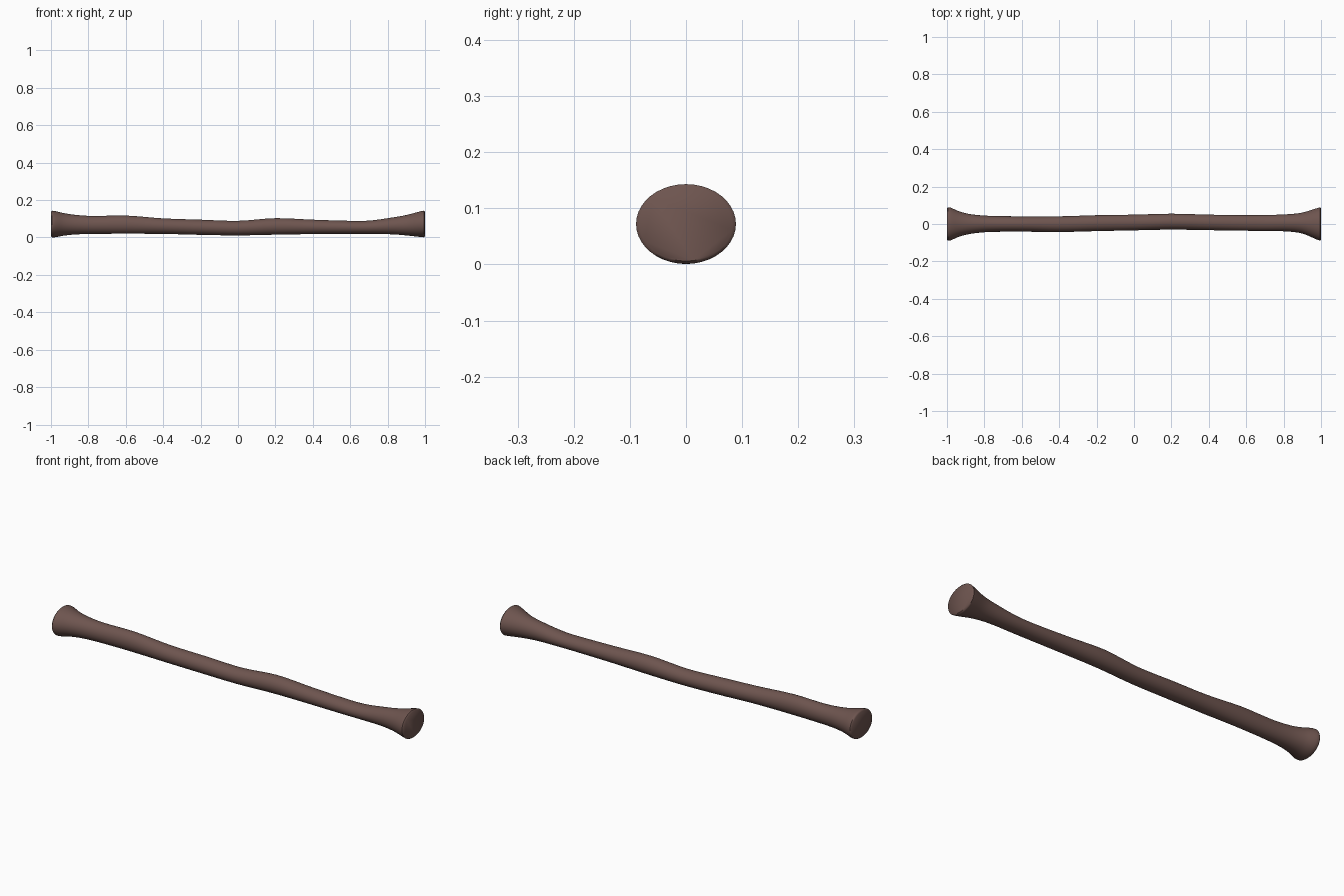
import bpy, bmesh, math

if "Cube" in bpy.data.objects:
    bpy.data.objects.remove(bpy.data.objects["Cube"])

# stations along the stick: x, z bottom, z top, y front, y back
ST = [
    (-1.00, 0.006, 0.137, -0.083, 0.083),
    (-0.994, 0.001, 0.143, -0.089, 0.089),
    (-0.98, 0.001, 0.142, -0.087, 0.087),
    (-0.93, 0.010, 0.130, -0.066, 0.066),
    (-0.87, 0.016, 0.121, -0.052, 0.052),
    (-0.78, 0.019, 0.115, -0.043, 0.044),
    (-0.60, 0.020, 0.117, -0.041, 0.041),
    (-0.40, 0.019, 0.102, -0.043, 0.041),
    (-0.20, 0.014, 0.095, -0.038, 0.047),
    (0.00, 0.011, 0.089, -0.034, 0.050),
    (0.20, 0.015, 0.103, -0.030, 0.055),
    (0.40, 0.018, 0.095, -0.033, 0.050),
    (0.60, 0.019, 0.089, -0.036, 0.047),
    (0.70, 0.019, 0.090, -0.037, 0.048),
    (0.82, 0.017, 0.106, -0.040, 0.052),
    (0.90, 0.011, 0.120, -0.051, 0.061),
    (0.98, 0.002, 0.141, -0.084, 0.085),
    (0.994, 0.001, 0.143, -0.089, 0.089),
    (1.00, 0.006, 0.137, -0.083, 0.083),
]
SEG = 40


def smooth(a, b, c, d, t):
    """Cubic between stations b and c with slopes taken along x."""
    h = c[0] - b[0]
    out = [b[0] + h * t]
    for k in range(1, 5):
        m0 = (c[k] - a[k]) / (c[0] - a[0]) * h
        m1 = (d[k] - b[k]) / (d[0] - b[0]) * h
        out.append((2*t**3 - 3*t*t + 1) * b[k] + (t**3 - 2*t*t + t) * m0
                   + (3*t*t - 2*t**3) * c[k] + (t**3 - t*t) * m1)
    return out


# refine the stations, leaving the rounded rims as straight chamfers
rows = [ST[0], ST[1]]
for i in range(1, len(ST) - 2):
    a = ST[i - 1] if i > 1 else ST[i]
    d = ST[i + 2] if i < len(ST) - 3 else ST[i + 1]
    for s in range(1, 5):
        rows.append(smooth(a, ST[i], ST[i + 1], d, s / 4))
rows.append(ST[-1])

# loft oval rings through the stations
bm = bmesh.new()
rings = []
for x, z0, z1, y0, y1 in rows:
    ring = []
    for j in range(SEG):
        t = 2 * math.pi * j / SEG
        ring.append(bm.verts.new((x, (y0 + y1) / 2 + (y1 - y0) / 2 * math.cos(t),
                                  (z0 + z1) / 2 + (z1 - z0) / 2 * math.sin(t))))
    rings.append(ring)
for r, q in zip(rings, rings[1:]):
    for j in range(SEG):
        k = (j + 1) % SEG
        bm.faces.new((r[j], r[k], q[k], q[j]))

# flat end caps
bm.faces.new(rings[0][::-1])
bm.faces.new(rings[-1])
bmesh.ops.recalc_face_normals(bm, faces=bm.faces)

me = bpy.data.meshes.new("wooden_stick")
bm.to_mesh(me)
bm.free()
ob = bpy.data.objects.new("wooden_stick", me)
bpy.context.collection.objects.link(ob)

mat = bpy.data.materials.new("dark brown wood")
mat.diffuse_color = (0.155, 0.09, 0.078, 1)
mat.use_nodes = True
mat.node_tree.nodes["Principled BSDF"].inputs["Base Color"].default_value = mat.diffuse_color
me.materials.append(mat)

bpy.context.view_layer.objects.active = ob
ob.select_set(True)
bpy.ops.object.shade_smooth_by_angle(angle=math.radians(50))
